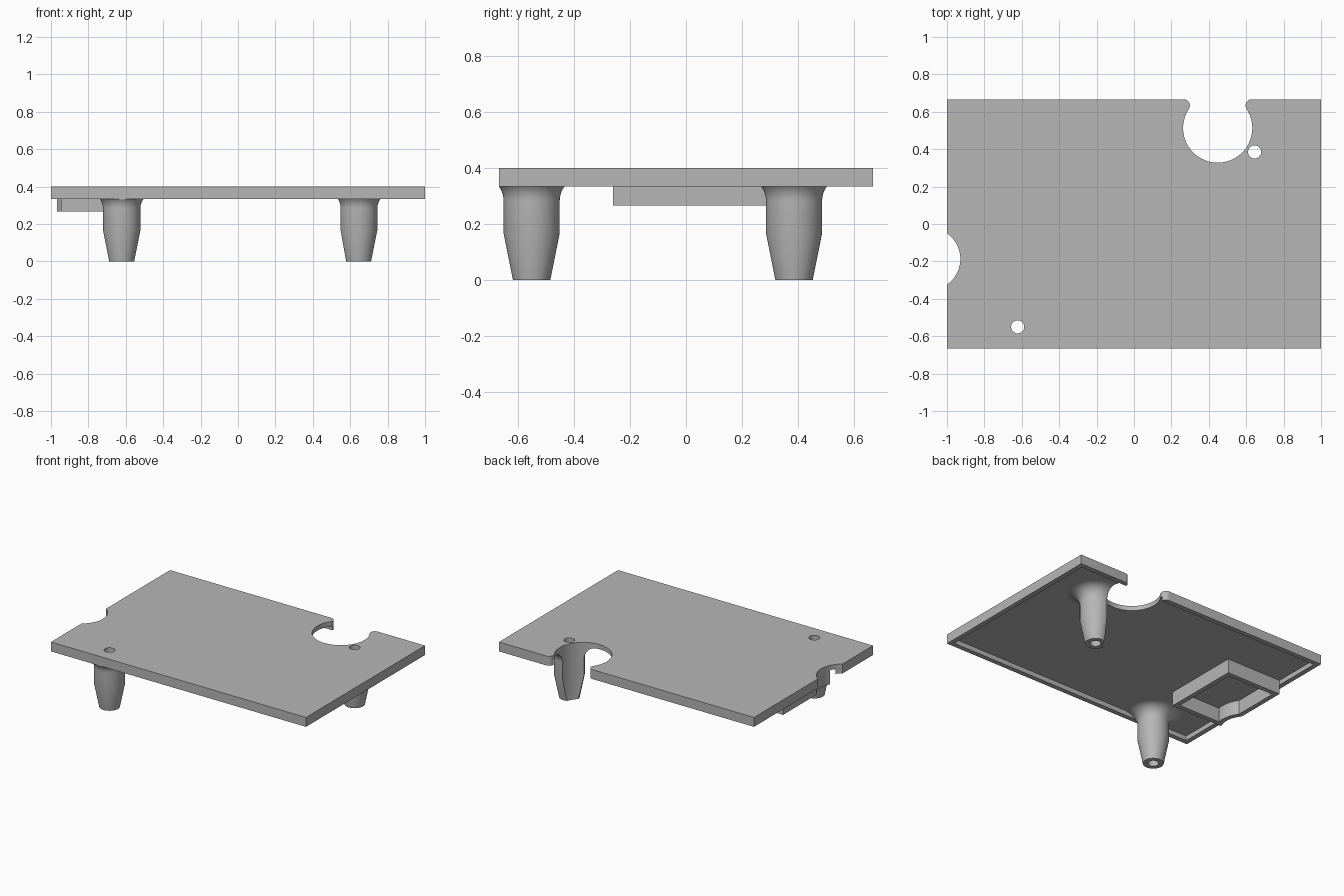
import bpy, bmesh
from math import atan2, cos, sin, pi, radians, sqrt

if "Cube" in bpy.data.objects:
    bpy.data.objects.remove(bpy.data.objects["Cube"])

grey = bpy.data.materials.new("matte grey")
grey.use_nodes = True
grey.diffuse_color = (0.47, 0.47, 0.47, 1)
grey.node_tree.nodes["Principled BSDF"].inputs["Base Color"].default_value = grey.diffuse_color

U = 1 / 30                       # rim and wall width
HALF_X, HALF_Y, TOP = 1, 20 * U, 0.4
CEILING = TOP - U                # underside of the thin deck
SEGMENTS = 64


def arc(cx, cy, r, start, end, steps):
    return [(cx + r * cos(start + (end - start) * i / steps),
             cy + r * sin(start + (end - start) * i / steps)) for i in range(steps + 1)]


def add_mesh(name, bm):
    bmesh.ops.recalc_face_normals(bm, faces=bm.faces)
    mesh = bpy.data.meshes.new(name)
    bm.to_mesh(mesh)
    bm.free()
    mesh.materials.append(grey)
    obj = bpy.data.objects.new(name, mesh)
    bpy.context.collection.objects.link(obj)
    return obj


def prism(name, outline, z0, z1):
    bm = bmesh.new()
    face = bm.faces.new([bm.verts.new((x, y, z0)) for x, y in outline])
    result = bmesh.ops.extrude_face_region(bm, geom=[face])
    verts = [g for g in result["geom"] if isinstance(g, bmesh.types.BMVert)]
    bmesh.ops.translate(bm, verts=verts, vec=(0, 0, z1 - z0))
    return add_mesh(name, bm)


def block(name, x0, x1, y0, y1, z0, z1):
    return prism(name, [(x0, y0), (x1, y0), (x1, y1), (x0, y1)], z0, z1)


def cylinder(name, x, y, r):
    return prism(name, arc(x, y, r, 0, 2 * pi, SEGMENTS)[:-1], -0.2, 0.7)


def lathe(name, profile, x, y):
    bm = bmesh.new()
    rings = [[bm.verts.new((x + r * cos(a), y + r * sin(a), z)) for r, z in profile]
             for a in (2 * pi * i / SEGMENTS for i in range(SEGMENTS))]
    n = len(profile)
    for i, ring in enumerate(rings):
        after = rings[(i + 1) % SEGMENTS]
        for j in range(n):
            k = (j + 1) % n
            bm.faces.new((ring[j], after[j], after[k], ring[k]))
    return add_mesh(name, bm)


def combine(obj, tool, operation="DIFFERENCE"):
    mod = obj.modifiers.new("cut", "BOOLEAN")
    mod.operation, mod.object, mod.solver = operation, tool, "EXACT"
    graph = bpy.context.evaluated_depsgraph_get()
    mesh = bpy.data.meshes.new_from_object(obj.evaluated_get(graph))
    obj.modifiers.clear()
    obj.data = mesh


# Keyhole-shaped notch in the back edge, with rounded lips
nx, ny, nr, lip = 0.4475, 0.513, 0.185, U
lip_y = HALF_Y - lip
lip_dx = sqrt((nr + lip) ** 2 - (lip_y - ny) ** 2)
tilt = atan2(lip_y - ny, lip_dx)
left_lip = arc(nx - lip_dx, lip_y, lip, pi / 2, -tilt, 12)
bowl = arc(nx, ny, nr, pi - tilt, 2 * pi + tilt, 56)[1:-1]
right_lip = [(2 * nx - x, y) for x, y in reversed(left_lip)]
outline = [(nx - lip_dx, 0.8)] + left_lip + bowl + right_lip + [(nx + lip_dx, 0.8)]
back_notch = prism("back_notch_cutter", outline, -0.2, 0.7)

# Other cutters
side_x, side_y, side_r = -1.095, -0.187, 5 * U
side_notch = cylinder("side_notch_cutter", side_x, side_y, side_r)
recess = block("recess_cutter", U - HALF_X, HALF_X - U, U - HALF_Y, HALF_Y - U, 0.2, CEILING)
clip = block("clip_helper", -0.999, 0.999, -0.665, 0.665, -0.2, 0.7)
cutters = [back_notch, side_notch, recess, clip]

# Deck with a shallow rim underneath
deck = block("deck", -HALF_X, HALF_X, -HALF_Y, HALF_Y, TOP - 2 * U, TOP)
for tool in (recess, back_notch, side_notch):
    combine(deck, tool)

# Hollow tapered pegs, flared where they meet the deck
bore, tip, body, flare = 0.035, 2 * U, 3 * U, 2.5 * U
inner_top = CEILING + 0.013
curve = arc(body + flare, CEILING - flare, flare, pi, pi / 2, 12)
profile = [(bore, 0), (tip, 0), (body, 5 * U)] + curve + [
    (body + flare, inner_top), (bore, inner_top)]
parts = [deck]
for name, x, y in (("front_peg", -0.622, -0.55), ("back_peg", 0.645, 0.385)):
    peg = lathe(name, profile, x, y)
    combine(peg, clip, "INTERSECT")
    if name == "back_peg":
        combine(peg, back_notch)
    hole = cylinder(name + "_hole_cutter", x, y, bore)
    combine(deck, hole)
    cutters.append(hole)
    parts.append(peg)

# Open walled pocket under the deck, its wall following the side notch
x0, x1, y0, y1 = U - HALF_X, -0.54, -0.26, 0.293
pocket = block("pocket_wall", x0, x1, y0, y1, TOP - 4 * U, inner_top)
hollow = block("pocket_cutter", x0 + U, x1 - U, y0 + U, y1 - U, -0.1, 0.6)
notch_wall = cylinder("notch_wall_helper", side_x, side_y, side_r + U)
combine(hollow, notch_wall)
combine(pocket, hollow)
combine(pocket, side_notch)
cutters += [hollow, notch_wall]
parts.append(pocket)

for tool in cutters:
    bpy.data.objects.remove(tool)

# Smooth the round walls and keep the edges sharp
bpy.ops.object.select_all(action="DESELECT")
for part in parts:
    part.select_set(True)
bpy.context.view_layer.objects.active = deck
bpy.ops.object.shade_smooth_by_angle(angle=radians(25))
